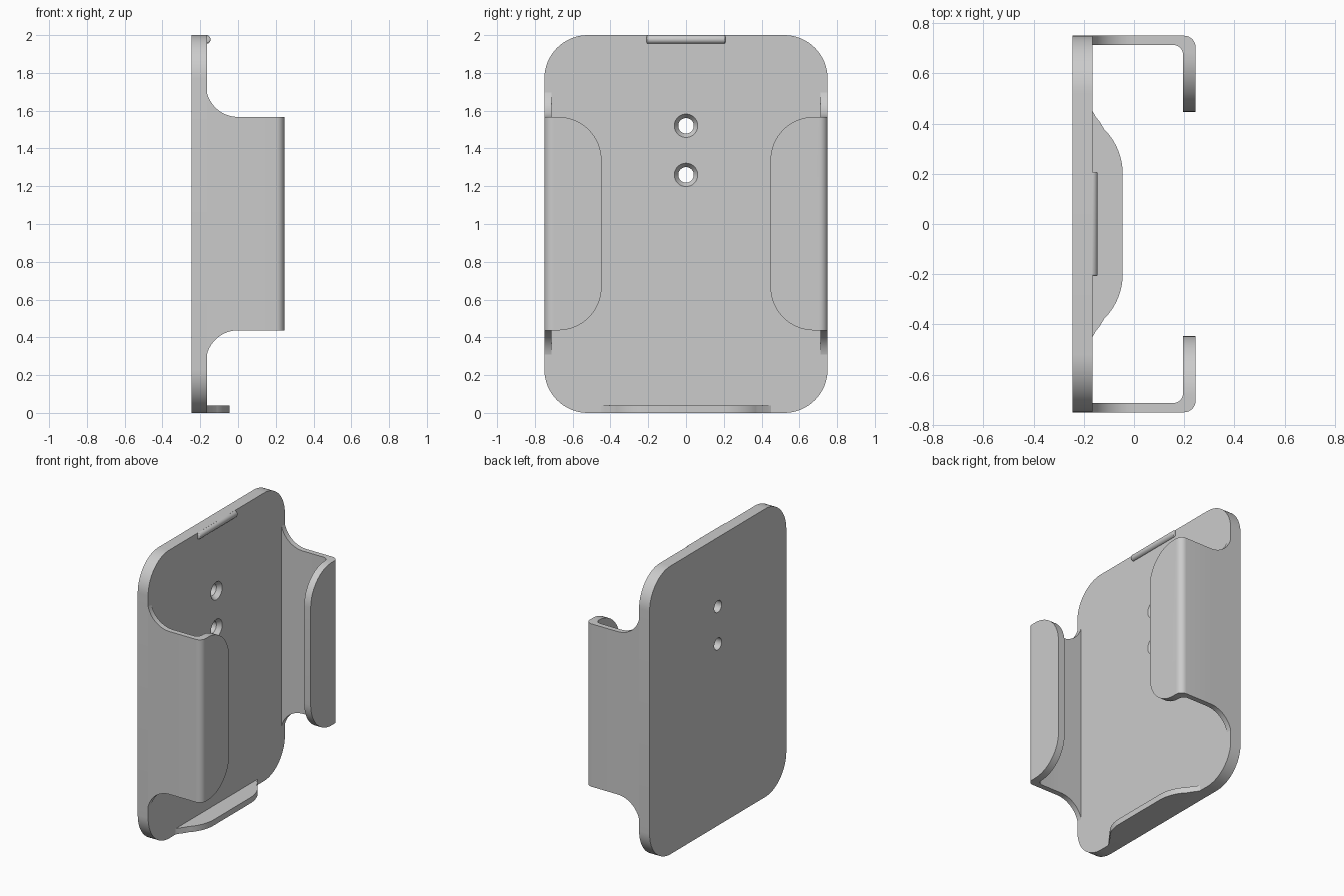
import bpy, bmesh, math
from mathutils import Vector

cube = bpy.data.objects.get("Cube")
if cube:
    bpy.data.objects.remove(cube, do_unlink=True)

grey = bpy.data.materials.new("plain grey")
grey.use_nodes = True
COLOUR = (0.6, 0.6, 0.6, 1)
grey.diffuse_color = COLOUR
grey.node_tree.nodes["Principled BSDF"].inputs["Base Color"].default_value = COLOUR

FACE = -0.165          # front of the plate
BACK, FRONT = -0.245, 0.245
SIDE = 0.75            # half width
WALL, LIP, TIP = 0.713, 0.195, 0.447
LOW, HIGH = 0.437, 1.567


def arc(cx, cy, r, a0, a1, n=16):
    """Points of an arc, angles in degrees."""
    angles = [math.radians(a0 + (a1 - a0) * i / n) for i in range(n + 1)]
    return [(cx + r * math.cos(a), cy + r * math.sin(a)) for a in angles]


def prism(name, points, axis, start, end):
    """Extrude a 2D outline along x (y,z outline), y (x,z) or z (x,y)."""
    def place(p, d):
        return {"x": (d, *p), "y": (p[0], d, p[1]), "z": (*p, d)}[axis]
    bm = bmesh.new()
    face = bm.faces.new([bm.verts.new(place(p, start)) for p in points])
    out = bmesh.ops.extrude_face_region(bm, geom=[face])
    moved = [v for v in out["geom"] if isinstance(v, bmesh.types.BMVert)]
    shift = Vector(place((0, 0), end)) - Vector(place((0, 0), start))
    bmesh.ops.translate(bm, verts=moved, vec=shift)
    bmesh.ops.recalc_face_normals(bm, faces=bm.faces)
    return add(name, bm)


def add(name, bm):
    mesh = bpy.data.meshes.new(name)
    bm.to_mesh(mesh)
    bm.free()
    mesh.materials.append(grey)
    obj = bpy.data.objects.new(name, mesh)
    bpy.context.collection.objects.link(obj)
    return obj


def select(obj):
    bpy.ops.object.select_all(action="DESELECT")
    obj.select_set(True)
    bpy.context.view_layer.objects.active = obj


def cut(obj, cutter, operation):
    select(obj)
    mod = obj.modifiers.new("cut", "BOOLEAN")
    mod.operation, mod.object, mod.solver = operation, cutter, "EXACT"
    bpy.ops.object.modifier_apply(modifier=mod.name)
    bpy.data.objects.remove(cutter, do_unlink=True)


def smooth(obj):
    select(obj)
    bpy.ops.object.shade_smooth_by_angle(angle=math.radians(30))


def lathe(name, profile, y, z, steps=40):
    """Closed body turned about an x-parallel axis; profile is (x, radius)."""
    bm = bmesh.new()
    rings = [[bm.verts.new((x, y + p, z + q)) for p, q in arc(0, 0, r, 0, 360, steps)[:-1]]
             for x, r in profile]
    for a, b in zip(rings, rings[1:]):
        for i in range(steps):
            j = (i + 1) % steps
            bm.faces.new((a[i], a[j], b[j], b[i]))
    bm.faces.new(rings[0])
    bm.faces.new(rings[-1])
    bmesh.ops.recalc_face_normals(bm, faces=bm.faces)
    return add(name, bm)


# Back plate with rounded corners and two countersunk screw holes
R = 0.23
outline = (arc(SIDE - R, 2 - R, R, 0, 90) + arc(R - SIDE, 2 - R, R, 90, 180)
           + arc(R - SIDE, R, R, 180, 270) + arc(SIDE - R, R, R, 270, 360))
plate = prism("back_plate", outline, "x", BACK, FACE)
for z in (1.52, 1.26):
    profile = [(BACK - 0.05, 0.041), (FACE - 0.03, 0.041), (FACE, 0.062), (FACE + 0.02, 0.062)]
    cut(plate, lathe("screw_cutter", profile, 0, z), "DIFFERENCE")
smooth(plate)

# Side arms: bent section, trimmed by the flared side outline and the rounded lip
for side, name in ((1, "left"), (-1, "right")):
    section = ([(FACE, WALL)] + arc(LIP - 0.037, WALL - 0.037, 0.037, 90, 0, 8)
               + [(LIP, TIP), (FRONT, TIP)]
               + arc(FRONT - 0.045, SIDE - 0.045, 0.045, 0, 90, 8) + [(FACE, SIDE)])
    arm = prism(name + "_arm", [(x, y * side) for x, y in section], "z", 0.2, 1.8)

    F = 0.17
    flare = (arc(0, LOW - F, F, 166, 90) + [(0.4, LOW), (0.4, HIGH)]
             + arc(0, HIGH + F, F, 270, 194)
             + [(FACE - 0.1, HIGH + F), (FACE - 0.1, LOW - F)])
    cut(arm, prism("flare_cutter", flare, "y", -1, 1), "INTERSECT")

    lip = ([(0.9, 0.1), (0.7, 0.1), (0.7, LOW)] + arc(TIP + R, LOW + R, R, 270, 180)
           + arc(TIP + R, HIGH - R, R, 180, 90) + [(0.7, HIGH), (0.7, 1.9), (0.9, 1.9)])
    cut(arm, prism("lip_cutter", [(y * side, z) for y, z in lip], "x", -0.5, 0.5), "INTERSECT")
    smooth(arm)

# Bottom ledge with rounded ends flowing into the plate
half = [(FACE, 0.45), (FACE + 0.012, 0.428), (FACE + 0.028, 0.408)] + arc(-0.295, 0.2, 0.25, 45, 0)
ledge = prism("bottom_ledge", half + [(x, -y) for x, y in reversed(half)], "z", 0, 0.04)
smooth(ledge)

# Retaining bead along the top edge
bead = prism("top_bead", arc(FACE - 0.003, 1.977, 0.023, 0, 360, 24)[:-1], "y", -0.208, 0.208)
select(bead)
bevel = bead.modifiers.new("round ends", "BEVEL")
bevel.width, bevel.segments = 0.008, 3
bpy.ops.object.modifier_apply(modifier=bevel.name)
smooth(bead)
